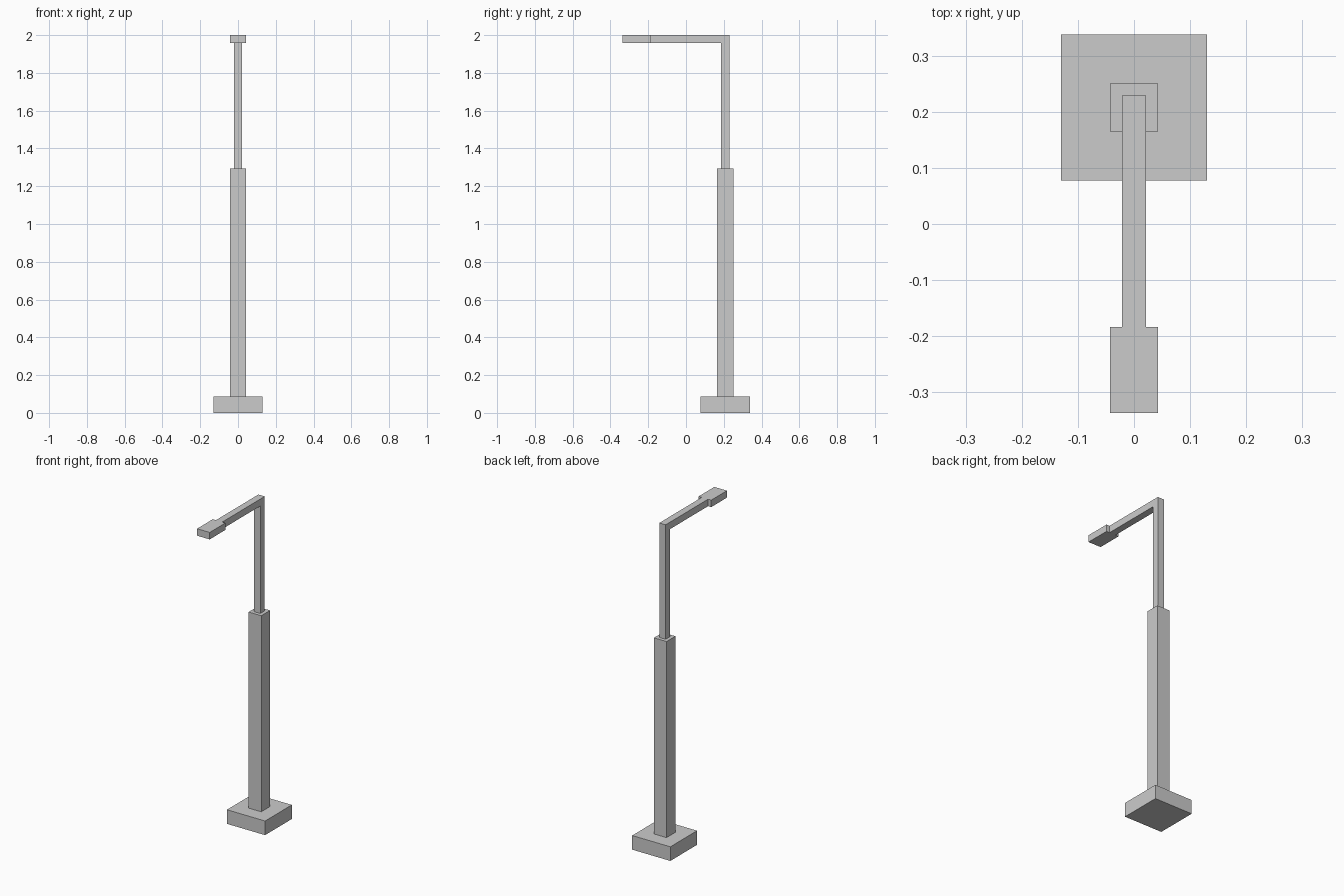
import bpy
import bmesh

if "Cube" in bpy.data.objects:
    bpy.data.objects.remove(bpy.data.objects["Cube"])

POST_Y = 0.208   # post axis
TOP = 2.0


def prism(name, profile, half_width):
    """Extrude a closed (y, z) side profile symmetrically across x."""
    bm = bmesh.new()
    face = bm.faces.new([bm.verts.new((-half_width, y, z)) for y, z in profile])
    new = bmesh.ops.extrude_face_region(bm, geom=[face])["geom"]
    verts = [v for v in new if isinstance(v, bmesh.types.BMVert)]
    bmesh.ops.translate(bm, verts=verts, vec=(2 * half_width, 0, 0))
    bmesh.ops.recalc_face_normals(bm, faces=bm.faces)
    mesh = bpy.data.meshes.new(name)
    bm.to_mesh(mesh)
    bm.free()
    obj = bpy.data.objects.new(name, mesh)
    bpy.context.collection.objects.link(obj)
    return obj


def box(name, half_width, y0, y1, z0, z1):
    return prism(name, [(y0, z0), (y1, z0), (y1, z1), (y0, z1)], half_width)


# Square foot and thick lower post
box("base", 0.13, POST_Y - 0.13, POST_Y + 0.13, 0, 0.087)
box("lower_post", 0.043, POST_Y - 0.043, POST_Y + 0.043, 0.087, 1.295)

# Thin upper post bending forward into the arm, one L-shaped piece
r = 0.0215
under = TOP - 2 * r
neck = -0.184
prism("upper_post_and_arm", [
    (POST_Y - r, 1.295), (POST_Y + r, 1.295), (POST_Y + r, TOP),
    (neck, TOP), (neck, under), (POST_Y - r, under)], r)

# Lamp head at the end of the arm
box("lamp_head", 0.043, -0.337, neck, under, TOP)
